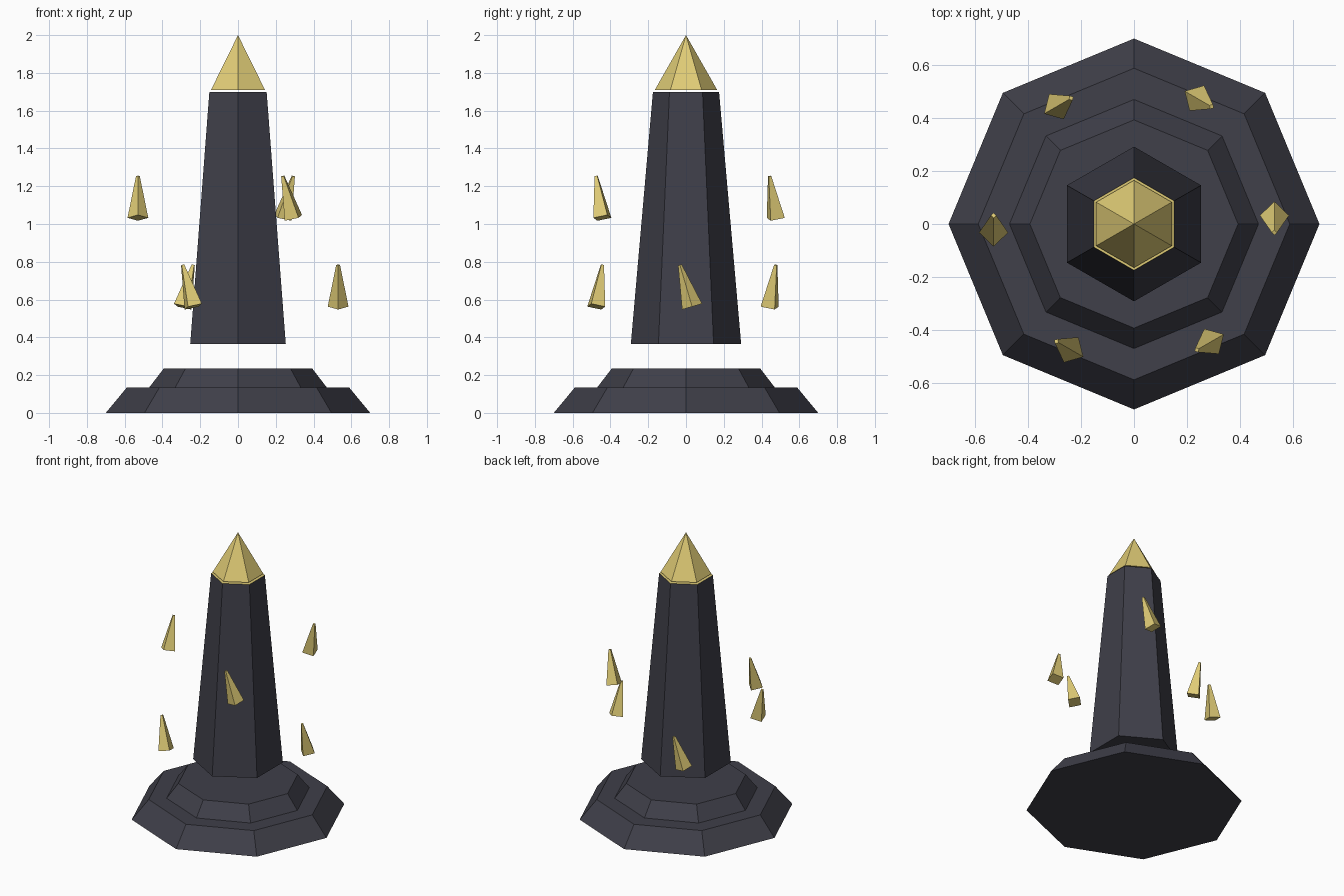
import bpy, bmesh, math
from mathutils import Matrix

if "Cube" in bpy.data.objects:
    bpy.data.objects.remove(bpy.data.objects["Cube"])


def material(name, rgb):
    m = bpy.data.materials.new(name)
    m.diffuse_color = (*rgb, 1)
    m.use_nodes = True
    m.node_tree.nodes["Principled BSDF"].inputs["Base Color"].default_value = m.diffuse_color
    return m


STONE = material("dark stone", (0.05, 0.05, 0.067))
GOLD = material("pale gold", (0.74, 0.60, 0.18))


def frustum(name, sides, r_bottom, r_top, z0, z1, mats, turn=0.0):
    """Flat-sided frustum (or pyramid when r_top is 0) along z."""
    bm = bmesh.new()
    bmesh.ops.create_cone(bm, cap_ends=True, segments=sides,
                          radius1=r_bottom, radius2=r_top, depth=z1 - z0)
    bmesh.ops.remove_doubles(bm, verts=bm.verts, dist=1e-5)
    # put a corner on +x, then apply the requested turn
    first = max(bm.verts, key=lambda v: (v.co.xy.length, v.co.x))
    fix = turn - math.atan2(first.co.y, first.co.x)
    bm.transform(Matrix.Translation((0, 0, (z0 + z1) / 2)) @ Matrix.Rotation(fix, 4, 'Z'))
    bmesh.ops.recalc_face_normals(bm, faces=bm.faces)
    me = bpy.data.meshes.new(name)
    bm.to_mesh(me)
    bm.free()
    for m in mats:
        me.materials.append(m)
    ob = bpy.data.objects.new(name, me)
    bpy.context.collection.objects.link(ob)
    return ob


# stepped octagonal base
frustum("base_lower_step", 8, 0.70, 0.588, 0.0, 0.135, [STONE])
frustum("base_upper_step", 8, 0.47, 0.393, 0.135, 0.235, [STONE])

# floating hexagonal column with a gilded top face
column = frustum("column", 6, 0.292, 0.175, 0.365, 1.70, [STONE, GOLD], math.pi / 2)
for p in column.data.polygons:
    p.material_index = 1 if p.normal.z > 0.9 else 0

# pyramid cap hovering just above the column
frustum("cap", 6, 0.165, 0.0, 1.71, 2.0, [GOLD], math.pi / 2)

# ring of tilted floating shards, alternating low and high
for i in range(6):
    shard = frustum(f"shard_{i + 1}", 4, 0.055, 0.01, -0.115, 0.115, [GOLD])
    height = 1.143 if i % 2 else 0.673
    shard.matrix_world = (Matrix.Rotation(i * math.pi / 3, 4, 'Z')
                          @ Matrix.Translation((0.53, 0, height))
                          @ Matrix.Rotation(0.285, 4, 'X'))
